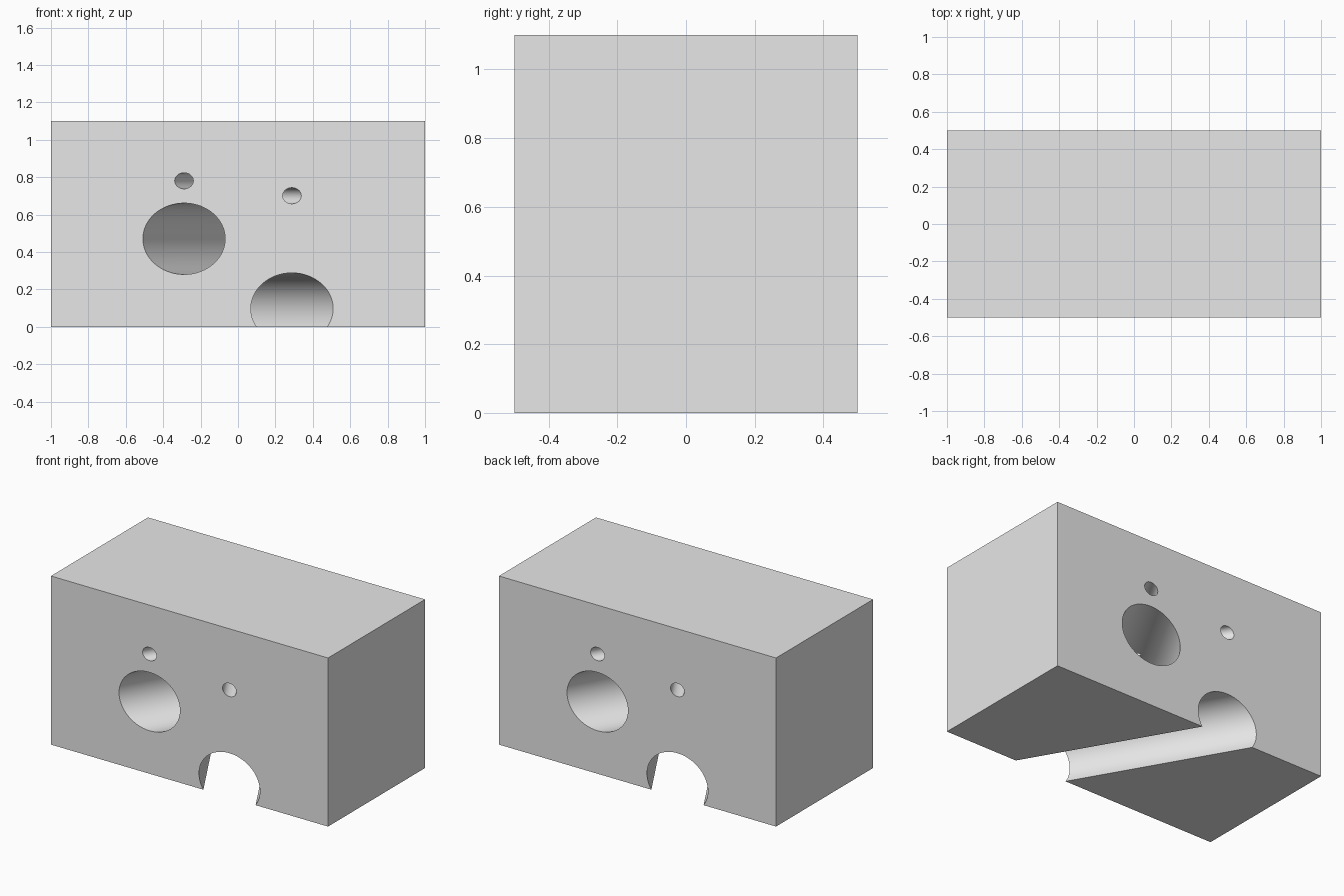
import bpy
import math

cube = bpy.data.objects.get("Cube")
if cube:
    bpy.data.objects.remove(cube, do_unlink=True)

# Single plain grey
grey = bpy.data.materials.new("light_grey")
grey.use_nodes = True
colour = (0.8, 0.8, 0.8, 1)
grey.diffuse_color = colour
grey.node_tree.nodes["Principled BSDF"].inputs["Base Color"].default_value = colour

# Solid block
HEIGHT = 1.1
bpy.ops.mesh.primitive_cube_add(size=1, location=(0, 0, HEIGHT / 2))
block = bpy.context.object
block.name = "drilled_block"
block.scale = (2, 1, HEIGHT)
bpy.ops.object.transform_apply(location=False, rotation=False, scale=True)
block.data.materials.append(grey)


def drill(name, height, radius, side):
    """Bore a level hole through the block, turned 30 degrees to one side."""
    bpy.ops.mesh.primitive_cylinder_add(
        vertices=96, radius=radius, depth=3, location=(0, 0, height),
        rotation=(math.radians(90), 0, math.radians(30 * side)))
    cutter = bpy.context.object
    cutter.name = name
    cutter.hide_render = True
    cutter.data.materials.append(grey)
    cut = block.modifiers.new(name, 'BOOLEAN')
    cut.operation = 'DIFFERENCE'
    cut.solver = 'EXACT'
    cut.object = cutter
    bpy.context.view_layer.objects.active = block
    bpy.ops.object.modifier_apply(modifier=name)
    bpy.data.objects.remove(cutter, do_unlink=True)


# Crossing bores: each large tunnel has a small hole running above it
LARGE, SMALL = 0.1905, 0.043
drill("upper_tunnel", 0.471, LARGE, -1)
drill("floor_tunnel", 0.098, LARGE, 1)
drill("upper_small_hole", 0.781, SMALL, -1)
drill("lower_small_hole", 0.701, SMALL, 1)

# Round bores, crisp block edges
bpy.ops.object.select_all(action='DESELECT')
block.select_set(True)
bpy.context.view_layer.objects.active = block
bpy.ops.object.shade_smooth_by_angle(angle=math.radians(30))
